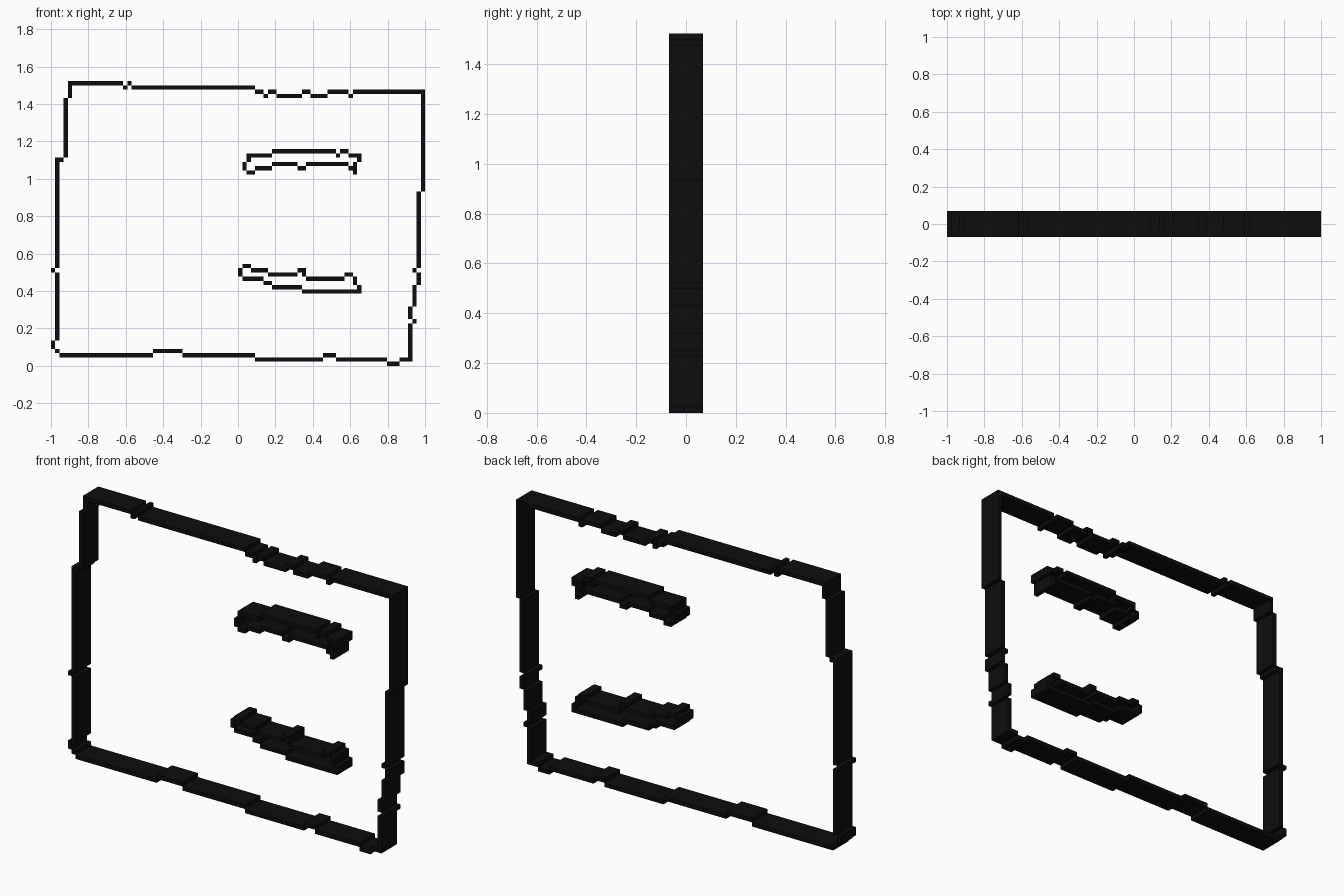
import bpy, bmesh
from mathutils import Matrix

if "Cube" in bpy.data.objects:
    bpy.data.objects.remove(bpy.data.objects["Cube"])

CELL = 2 / 88          # size of one block
DEPTH = 6 * CELL       # thickness front to back

black = bpy.data.materials.new("black")
black.diffuse_color = (0.004, 0.004, 0.004, 1)
black.use_nodes = True
black.node_tree.nodes["Principled BSDF"].inputs["Base Color"].default_value = black.diffuse_color


def strip(name, parts):
    """Stepped one-block-wide strips: each part is (steps, end, vertical),
    steps = (start, level); each step runs until the next one starts."""
    bm = bmesh.new()
    for steps, end, vertical in parts:
        stops = [s[0] for s in steps[1:]] + [end]
        for (start, level), stop in zip(steps, stops):
            mid, length = (start + stop) / 2, stop - start
            x, z, w, h = mid, level + 0.5, length, 1
            if vertical:
                x, z, w, h = z, x, h, w
            bmesh.ops.create_cube(bm, size=1, matrix=(
                Matrix.Translation((x * CELL - 1, 0, z * CELL))
                @ Matrix.Diagonal((w * CELL, DEPTH, h * CELL, 1))))
    mesh = bpy.data.meshes.new(name)
    bm.to_mesh(mesh)
    bm.free()
    mesh.materials.append(black)
    bpy.context.collection.objects.link(bpy.data.objects.new(name, mesh))


# Outer frame, one rail per side
strip("frame_top", [(
    [(4, 66), (17, 65), (18, 66), (19, 65), (48, 64), (50, 63), (51, 64),
     (53, 63), (59, 64), (61, 63), (65, 64), (70, 63), (71, 64)], 88, False)])
strip("frame_bottom", [(
    [(2, 2), (24, 3), (31, 2), (48, 1), (64, 2), (67, 1), (79, 0), (82, 1)],
    84, False)])
strip("frame_left", [
    ([(3, 1), (4, 0), (6, 1), (22, 0), (23, 1), (49, 3), (63, 4)], 66, True),
    ([(2, 48)], 3, False)])
strip("frame_right", [(
    [(1, 84), (10, 85), (11, 84), (14, 85), (19, 86), (22, 85), (23, 86),
     (41, 87)], 64, True)])

# Upper inner outline
strip("upper_bar", [
    ([(46, 49), (52, 50), (67, 49), (68, 50), (70, 49)], 72, False),
    ([(46, 45), (48, 46), (52, 47), (58, 46), (60, 47), (70, 46)], 71, False),
    ([(46, 45), (48, 46)], 49, True),
    ([(45, 71), (48, 72)], 50, True)])

# Lower inner outline
strip("lower_bar", [
    ([(45, 23), (47, 22), (51, 21), (58, 22), (59, 21), (60, 20), (69, 21)],
     71, False),
    ([(45, 20), (50, 19), (52, 18), (59, 17)], 72, False),
    ([(21, 44)], 23, True),
    ([(22, 59)], 23, True),
    ([(17, 72), (19, 71)], 21, True)])
